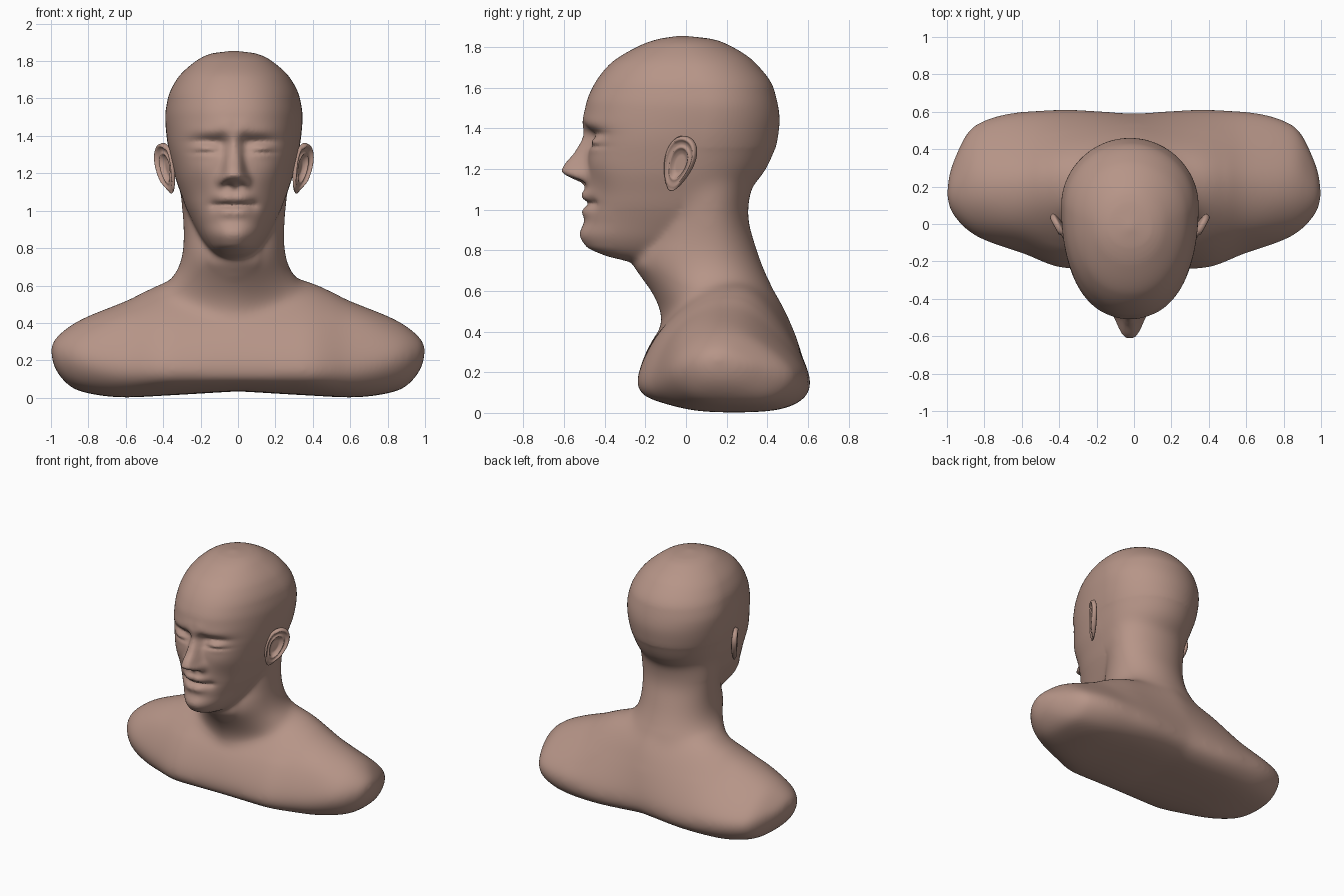
import bpy, bmesh, math
from mathutils import Vector

cube = bpy.data.objects.get("Cube")
if cube:
    bpy.data.objects.remove(cube)

HEAD_X = -0.022  # the head sits slightly to its right

skin = bpy.data.materials.new("skin")
skin.use_nodes = True
skin.diffuse_color = (0.47, 0.30, 0.245, 1)
skin.node_tree.nodes["Principled BSDF"].inputs["Base Color"].default_value = skin.diffuse_color
skin.node_tree.nodes["Principled BSDF"].inputs["Roughness"].default_value = 0.7


def curve(keys, t):
    """Smooth, non-overshooting interpolation through (t, value) keys."""
    t = min(max(t, keys[0][0]), keys[-1][0])
    slope = [(b[1] - a[1]) / (b[0] - a[0]) for a, b in zip(keys, keys[1:])]

    def tangent(i):
        if i == 0 or i == len(slope):
            return slope[min(i, len(slope) - 1)]
        a, b = slope[i - 1], slope[i]
        return 2 * a * b / (a + b) if a * b > 0 else 0

    i = next(k for k in range(len(slope)) if t <= keys[k + 1][0])
    h = keys[i + 1][0] - keys[i][0]
    s = (t - keys[i][0]) / h
    return ((1 + 2 * s) * (1 - s) ** 2 * keys[i][1] + s * (1 - s) ** 2 * h * tangent(i)
            + s * s * (3 - 2 * s) * keys[i + 1][1] + s * s * (s - 1) * h * tangent(i + 1))


def loft(bm, rings):
    """Skin a list of closed rings and cap both ends."""
    rows = [[bm.verts.new(p) for p in ring] for ring in rings]
    n = len(rows[0])
    for a, b in zip(rows, rows[1:]):
        for j in range(n):
            bm.faces.new((a[j], a[(j + 1) % n], b[(j + 1) % n], b[j]))
    bm.faces.new(rows[0][::-1])
    bm.faces.new(rows[-1])


def make_object(name, bm):
    bmesh.ops.recalc_face_normals(bm, faces=bm.faces)
    mesh = bpy.data.meshes.new(name)
    bm.to_mesh(mesh)
    bm.free()
    mesh.materials.append(skin)
    obj = bpy.data.objects.new(name, mesh)
    bpy.context.collection.objects.link(obj)
    return obj


def oval(z, front, back, width, mid, power, count):
    """Horizontal section, widest at y = mid; power squares off the front half."""
    ring = []
    for j in range(count):
        a = 2 * math.pi * j / count
        c, s = math.cos(a), math.sin(a)
        e = 2 / power if c < 0 else 1
        x = width * math.copysign(abs(s) ** e, s)
        y = mid + (c * (back - mid) if c >= 0 else -abs(c) ** e * (mid - front))
        ring.append(Vector((x, y, z)))
    return ring


# Head outline keyed by height
FRONT = [(.735, -.25), (.775, -.40), (.82, -.488), (.88, -.512), (.94, -.498), (1.03, -.487),
         (1.13, -.487), (1.25, -.487), (1.35, -.491), (1.45, -.499), (1.515, -.492),
         (1.59, -.465), (1.71, -.38), (1.805, -.23), (1.84, -.13), (1.855, -.03)]
BACK = [(.735, -.1), (.84, .05), (1, .18), (1.08, .29), (1.205, .4), (1.345, .45), (1.44, .46),
        (1.59, .433), (1.725, .337), (1.82, .187), (1.84, .12), (1.855, -.01)]
WIDTH = [(.735, .04), (.775, .11), (.84, .165), (.9, .2), (1, .25), (1.08, .28), (1.2, .32),
         (1.4, .36), (1.5, .367), (1.6, .353), (1.7, .307), (1.8, .203), (1.84, .12), (1.855, .01)]
MID = [(.735, -.2), (.84, -.12), (1, 0), (1.2, .05), (1.5, .1), (1.7, .05), (1.855, -.02)]
SQUARE = [(.735, 2.1), (.9, 2.2), (1.05, 2.45), (1.3, 2.5), (1.5, 2.25), (1.855, 2.1)]
NOSE = [(1.1, 0), (1.125, .02), (1.15, .07), (1.19, .125), (1.215, .115), (1.285, .06),
        (1.38, .018), (1.45, 0)]
NOSE_WIDTH = [(1.1, .066), (1.18, .062), (1.3, .044), (1.4, .05)]

# Face relief: x, z, spread x, spread z, height (mirrored)
RELIEF = [
    (.135, 1.35, .062, .036, -.052),  # eye socket
    (.055, 1.36, .03, .035, -.02),   # inner eye corner
    (.15, 1.333, .046, .026, .046),  # closed lid
    (.15, 1.312, .05, .008, -.02),   # lid line
    (.15, 1.374, .055, .009, -.01),  # lid fold
    (.14, 1.418, .07, .024, .01),    # brow
    (.04, 1.445, .04, .03, .008),    # between the brows
    (.066, 1.165, .018, .024, .03),  # nostril wing
    (.036, 1.138, .016, .012, -.035),  # nostril
    (.2, 1.22, .06, .05, .008),      # cheekbone
    (.17, 1.08, .05, .07, -.012),    # cheek hollow
    (.105, 1.03, .02, .02, -.014),   # mouth corner
    (.03, 1.07, .046, .022, .029),   # upper lip
    (.025, .99, .044, .02, .022),    # lower lip
    (.045, 1.03, .045, .009, -.024),  # lip line
    (.02, .875, .05, .04, .011),     # chin
]


def bell(d, spread):
    return math.exp(-0.5 * (d / spread) ** 2)


def face_relief(p):
    push = curve(NOSE, p.z) * math.exp(-abs(p.x / curve(NOSE_WIDTH, p.z)) ** 3.6)
    for x, z, sx, sz, height in RELIEF:
        push += height * bell(abs(p.x) - x, sx) * bell(p.z - z, sz)
    return push


bm = bmesh.new()
rings = []
for i in range(221):
    t = i / 220
    z = min(.735 + 1.12 * (1.15 * t - .15 * t ** 8), 1.855)
    mid = curve(MID, z)
    ring = oval(z, curve(FRONT, z), curve(BACK, z), curve(WIDTH, z), mid, curve(SQUARE, z), 200)
    for p in ring:
        if p.y < mid - .1:
            p.y -= face_relief(p) * min(1, (mid - .1 - p.y) / .1)
        p.x += HEAD_X
    if not rings or z - rings[-1][0].z > .0005:
        rings.append(ring)
loft(bm, rings)

# Neck: height, front, back, half width, front squareness
NECK = [(.3, -.08, .52, .46, 1.4), (.42, -.115, .5, .44, 1.4), (.5, -.13, .47, .42, 1.4),
        (.56, -.155, .445, .39, 1.45), (.655, -.215, .41, .325, 1.6), (.735, -.262, .375, .283, 1.8),
        (.85, -.2, .335, .27, 2), (.975, -.16, .305, .277, 2), (1.08, -.12, .317, .285, 2),
        (1.2, -.05, .35, .28, 2)]
rings = []
for i in range(61):
    z = .3 + .9 * i / 60
    front, back, width, power = (curve([(k[0], k[c]) for k in NECK], z) for c in (1, 2, 3, 4))
    rings.append([p + Vector((HEAD_X, 0, 0)) for p in oval(z, front, back, width, .11, power, 80)])
loft(bm, rings)

# Shoulders: distance from the middle, then (y, z) round the section from the underside
SHOULDERS = [
    (0, (.2, .035), (-.13, .06), (-.238, .15), (-.13, .41), (.15, .64), (.42, .62), (.585, .22), (.52, .06)),
    (.35, (.2, .015), (-.12, .05), (-.241, .15), (-.12, .41), (.13, .61), (.36, .58), (.603, .2), (.53, .04)),
    (.6, (.2, .002), (-.05, .035), (-.158, .16), (-.05, .4), (.14, .512), (.34, .47), (.594, .2), (.51, .033)),
    (.85, (.2, .037), (.02, .075), (-.065, .2), (0, .335), (.15, .412), (.33, .375), (.53, .2), (.44, .06)),
    (.96, (.18, .125), (.08, .15), (.035, .23), (.07, .3), (.15, .335), (.24, .32), (.355, .235), (.3, .145)),
    (1, (.16, .25), (.15, .25), (.14, .26), (.15, .27), (.16, .27), (.17, .27), (.18, .26), (.17, .25))]


def closed_spline(points, steps):
    out = []
    n = len(points)
    for i in range(n):
        a, b, c, d = (points[(i + k) % n] for k in (-1, 0, 1, 2))
        for k in range(steps):
            t = k / steps
            out.append(b + .5 * t * (c - a + t * (2 * a - 5 * b + 4 * c - d + t * (3 * (b - c) + d - a))))
    return out


rings = []
for i in range(-60, 61):
    a = math.pi / 2 * i / 60
    points = [Vector([curve([(math.asin(s[0]), s[k][c]) for s in SHOULDERS], abs(a)) for c in (0, 1)])
              for k in range(1, 9)]
    rings.append([(math.sin(a), p.x, p.y) for p in closed_spline(points, 10)])
loft(bm, rings)

# Fuse head, neck and shoulders into one skin, then soften the joins
blank = make_object("bust_blank", bm)
remesh = blank.modifiers.new("fuse", 'REMESH')
remesh.mode = 'VOXEL'
remesh.voxel_size = 0.01
fused = bpy.data.meshes.new_from_object(blank.evaluated_get(bpy.context.evaluated_depsgraph_get()))
bpy.data.objects.remove(blank)
bm = bmesh.new()
bm.from_mesh(fused)
base = [v for v in bm.verts if v.co.z < .71]
joins = [v for v in bm.verts if .4 < v.co.z < .8 and v.co.y > -.2 and abs(v.co.x) < .5]
nape = [v for v in bm.verts if v.co.y > -.02 and .65 < v.co.z < 1.3]
jaw = [v for v in bm.verts if v.co.z < 1 and v.co.y > -.36]
for verts, repeats in ((base, 30), (joins, 60), (nape, 80), (jaw, 20), (bm.verts[:], 1)):
    for _ in range(repeats):
        bmesh.ops.smooth_vert(bm, verts=verts, factor=.5, use_axis_x=True, use_axis_y=True, use_axis_z=True)
bust = make_object("bust", bm)

# Ears: a shallow dish with a rolled rim, fading towards the cheek and lobe
RIM = [(0, -.012), (.3, -.012), (.5, .0), (.58, .012), (.68, .006), (.78, .01), (.88, .024), (.96, .018), (1, 0)]
parts = [bust]
for side, name in ((1, "left_ear"), (-1, "right_ear")):
    up = Vector((.17, .24, 1)).normalized()
    out = Vector((.46, .85, -.2))
    out = (out - up * out.dot(up)).normalized()
    normal = out.cross(up)
    bm = bmesh.new()
    rings = []
    for i in range(1, 48):
        r = min(i, 48 - i) / 24
        ring = []
        for j in range(64):
            a = 2 * math.pi * j / 64
            u, v = r * math.cos(a), r * math.sin(a)
            if i < 24:
                fade = min(1, max(0, (v + .9) / .5)) * (.6 if u < -.5 else 1)
                lift = curve(RIM, r) * fade + .006 * (1 - r) * (1 - fade)
            else:
                lift = -.022 * math.sqrt(1 - r * r)
            p = up * .143 * v + out * (.08 * u * (1 + .32 * v) + .012 * v) + normal * lift
            p += Vector((.36, -.035, 1.226))
            ring.append((side * p.x + HEAD_X, p.y, p.z))
        rings.append(ring)
    loft(bm, rings)
    parts.append(make_object(name, bm))

for obj in parts:
    bpy.ops.object.select_all(action='DESELECT')
    obj.select_set(True)
    bpy.context.view_layer.objects.active = obj
    bpy.ops.object.shade_smooth()
